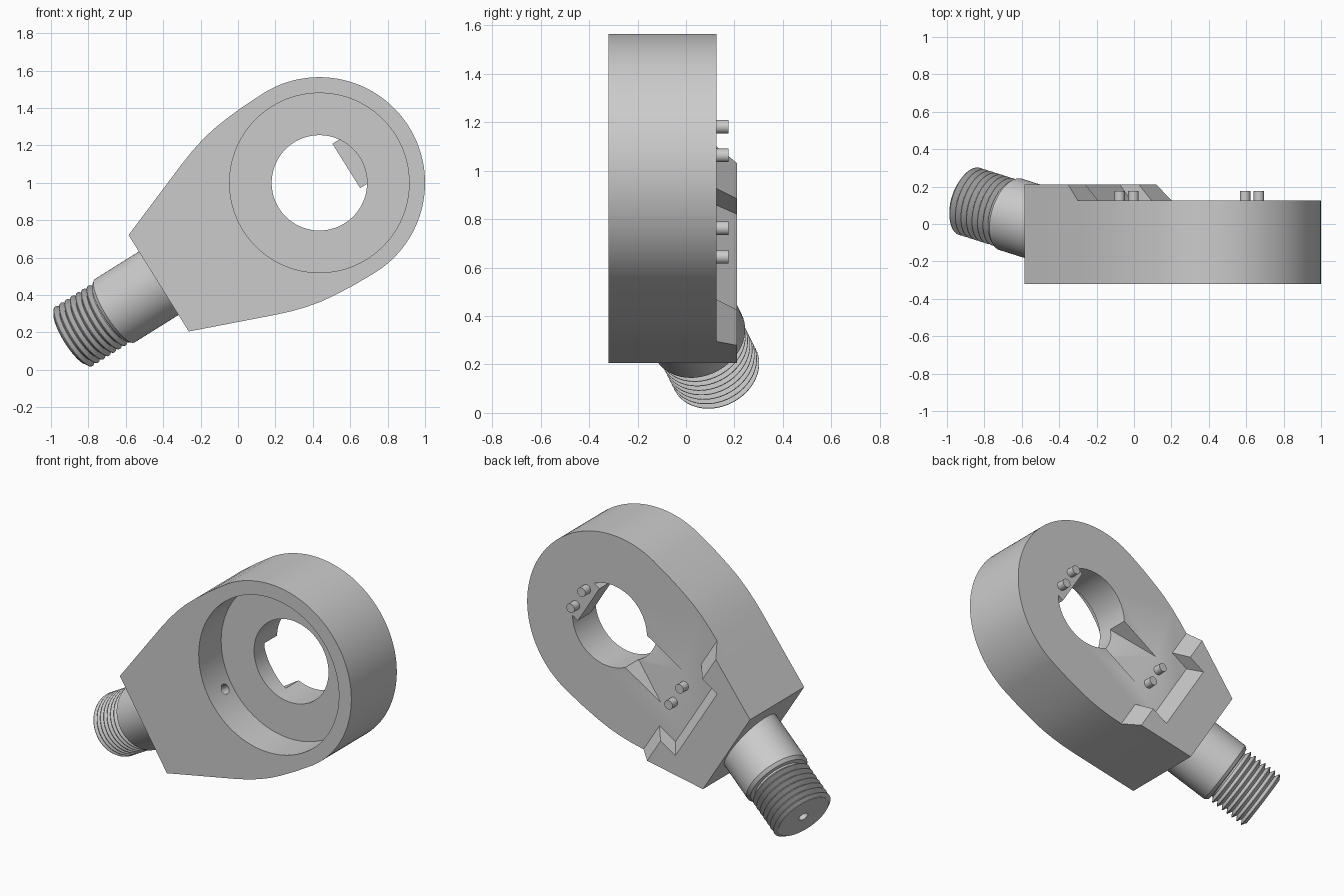
import bpy, bmesh, math
from mathutils import Matrix, Vector

if "Cube" in bpy.data.objects:
    bpy.data.objects.remove(bpy.data.objects["Cube"])

# Local frame: u runs from ring centre towards the stem, v across, w towards the back
A = math.radians(32)
c, s = math.cos(A), math.sin(A)
FRAME = Matrix(((-c, -s, 0, 0.435), (0, 0, 1, 0), (-s, c, 0, 1.0), (0, 0, 0, 1)))
BACK, FRONT, FLOOR, PAD = 0.125, -0.32, -0.1, 0.21

grey = bpy.data.materials.new("light_grey")
grey.diffuse_color = (0.6, 0.6, 0.6, 1)
grey.use_nodes = True
grey.node_tree.nodes["Principled BSDF"].inputs["Base Color"].default_value = grey.diffuse_color


def make(name, bm, matrix=FRAME):
    bmesh.ops.recalc_face_normals(bm, faces=bm.faces)
    me = bpy.data.meshes.new(name)
    bm.to_mesh(me)
    bm.free()
    me.transform(matrix)
    me.materials.append(grey)
    ob = bpy.data.objects.new(name, me)
    bpy.context.collection.objects.link(ob)
    return ob


def loft(name, low, high):
    """Solid between two matching closed loops of 3D points."""
    bm = bmesh.new()
    a = [bm.verts.new(p) for p in low]
    b = [bm.verts.new(p) for p in high]
    n = len(a)
    bm.faces.new(a)
    bm.faces.new(b)
    for i in range(n):
        bm.faces.new((a[i], a[(i + 1) % n], b[(i + 1) % n], b[i]))
    return make(name, bm)


def prism(name, pts, w0, w1):
    return loft(name, [(u, v, w0) for u, v in pts], [(u, v, w1) for u, v in pts])


def disc(r, n=96, u=0, v=0):
    return [(u + r * math.cos(2 * math.pi * i / n), v + r * math.sin(2 * math.pi * i / n))
            for i in range(n)]


def lathe(name, profile, matrix, n=64):
    """Revolve (radius, height) points about local z."""
    bm = bmesh.new()
    rings = [[bm.verts.new((r * math.cos(2 * math.pi * i / n), r * math.sin(2 * math.pi * i / n), h))
              for i in range(n)] for r, h in profile]
    for p, q in zip(rings, rings[1:] + rings[:1]):
        for i in range(n):
            bm.faces.new((p[i], p[(i + 1) % n], q[(i + 1) % n], q[i]))
    return make(name, bm, matrix)


def cut(target, cutter):
    m = target.modifiers.new("cut", "BOOLEAN")
    m.operation, m.solver, m.object = "DIFFERENCE", "EXACT", cutter
    bpy.context.view_layer.objects.active = target
    bpy.ops.object.modifier_apply(modifier=m.name)
    bpy.data.objects.remove(cutter)


# Teardrop body: round end, then flanks tapering to the flat stem end
R = 0.565
side = [(0.13, 0.562), (0.25, 0.553), (0.33, 0.543), (0.41, 0.526), (0.49, 0.503), (0.57, 0.475), (1.013, 0.304)]
arc = [(R * math.cos(t), R * math.sin(t)) for t in
       (math.pi / 2 + math.pi * i / 64 for i in range(65))]
outline = side[::-1] + arc + [(u, -v) for u, v in side]
body = prism("body", outline, FRONT, BACK)

# Stem axis leans towards the back
tilt = math.radians(15)
end_u, end_w = 1.565, 0.125
axis = Vector((math.cos(tilt), 0, math.sin(tilt)))
stem_frame = FRAME @ Matrix.Translation((end_u, 0, end_w)) @ axis.to_track_quat("Z", "Y").to_matrix().to_4x4()

# Front recess, through hole, back ramp notch and wire bore
cut(body, prism("recess_cutter", disc(0.48, 128), FRONT - 0.1, FLOOR))
cut(body, prism("hole_cutter", disc(0.255), FLOOR - 0.1, BACK + 0.1))
ramp = [(0.1, 0.0), (0.225, 0.0), (0.50, BACK), (0.50, 0.3), (0.1, 0.3)]
cut(body, loft("notch_cutter", [(u, -0.14, w) for u, w in ramp], [(u, 0.14, w) for u, w in ramp]))
bore = loft("bore_cutter", [(x, y, -1.2) for x, y in disc(0.03, 24)],
            [(x, y, -0.4) for x, y in disc(0.03, 24)])
bore.data.transform(stem_frame @ FRAME.inverted())
cut(body, bore)

# Raised U-shaped pad on the back, with sloped inner ends


def pad_loop(tip, wall, w):
    v_tip = 0.475 - (tip - 0.57) * 0.386
    half = [(1.013, 0.304), (tip, v_tip), (tip, 0.27), (wall, 0.27)]
    return [(u, v, w) for u, v in half] + [(u, -v, w) for u, v in half[::-1]]


loft("back_pad", pad_loop(0.57, 0.70, BACK), pad_loop(0.65, 0.77, PAD))

# Contact block bridging the hole edge
loft("contact_block", [(u, v, 0.0) for u, v in ((-0.17, -0.14), (-0.17, 0.14), (-0.225, 0.14), (-0.262, 0.05), (-0.262, -0.05), (-0.225, -0.14))],
     [(u, v, BACK) for u, v in ((-0.17, -0.14), (-0.17, 0.14), (-0.225, 0.14), (-0.262, 0.05), (-0.262, -0.05), (-0.225, -0.14))])

# Two pairs of pins
for i, u in enumerate((0.56, -0.231)):
    for j, v in enumerate((0.07, -0.07)):
        prism(f"pin_{i}_{j}", disc(0.028, 32, u, v), BACK - 0.02, 0.176)

# Stem: smooth neck, chamfer, ridged thread and centre bore
profile = [(0.03, -0.66), (0.2, -0.66), (0.2, -0.285), (0.185, -0.265), (0.16, -0.262)]
pitch, ridges = 0.036, 7
for i in range(ridges):
    h = -0.252 + i * pitch
    profile += [(0.16, h), (0.188, h + 0.45 * pitch), (0.188, h + 0.55 * pitch)]
profile += [(0.165, -0.002), (0.165, 0.0), (0.03, 0.0)]
lathe("threaded_stem", profile, stem_frame)

# Smooth curved walls, keep edges sharp
for ob in bpy.context.scene.objects:
    ob.select_set(True)
    bpy.context.view_layer.objects.active = ob
bpy.ops.object.shade_smooth_by_angle(angle=math.radians(25))
